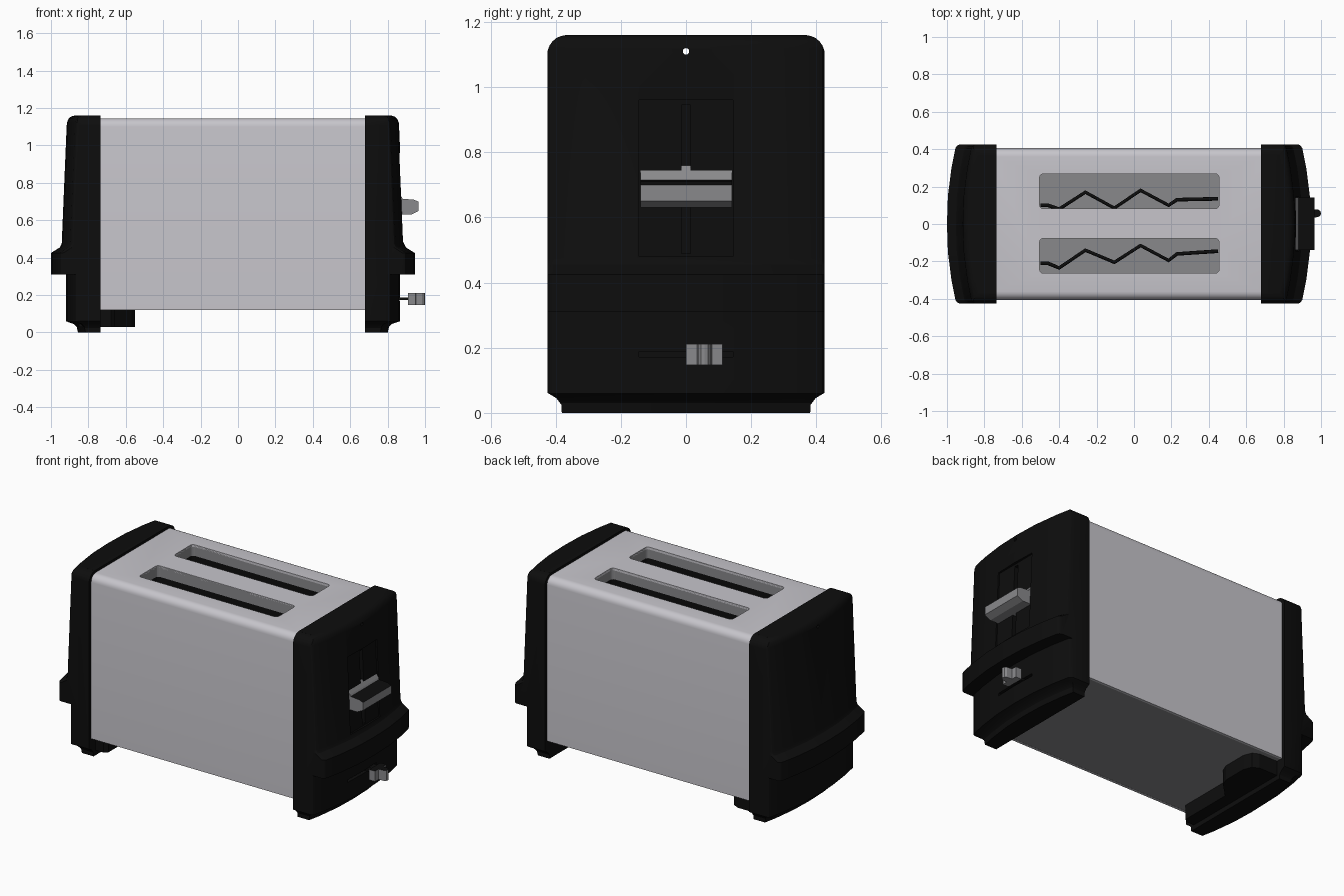
import bpy, bmesh, math
from mathutils import Vector

if "Cube" in bpy.data.objects:
    bpy.data.objects.remove(bpy.data.objects["Cube"])

def material(name, rgb):
    m = bpy.data.materials.new(name)
    m.diffuse_color = (*rgb, 1)
    m.use_nodes = True
    m.node_tree.nodes["Principled BSDF"].inputs["Base Color"].default_value = m.diffuse_color
    return m

STEEL = material("brushed_steel", (0.57, 0.56, 0.60))
GRAY = material("mid_gray", (0.25, 0.25, 0.26))
BLACK = material("black_plastic", (0.004, 0.004, 0.004))
CX = -0.0275          # the two end caps mirror about this x

def finish(bm, name, mats, flip=False):
    bmesh.ops.recalc_face_normals(bm, faces=bm.faces)
    if flip:
        bmesh.ops.reverse_faces(bm, faces=bm.faces)
    me = bpy.data.meshes.new(name)
    bm.to_mesh(me)
    bm.free()
    ob = bpy.data.objects.new(name, me)
    bpy.context.collection.objects.link(ob)
    for m in mats:
        me.materials.append(m)
    return ob

def loft(name, rings, mats, caps=True, flip=False):
    bm = bmesh.new()
    vs = [[bm.verts.new(p) for p in r] for r in rings]
    n = len(vs[0])
    for a, b in zip(vs, vs[1:]):
        for i in range(n):
            j = (i + 1) % n
            bm.faces.new((a[i], a[j], b[j], b[i]))
    if caps:
        bm.faces.new(vs[0])
        bm.faces.new(vs[-1])
    return finish(bm, name, mats, flip)

def prism(name, pts, axis, a, b, mats, caps=True, flip=False):
    put = {'x': lambda u, v, t: (t, u, v), 'y': lambda u, v, t: (u, t, v),
           'z': lambda u, v, t: (u, v, t)}[axis]
    return loft(name, [[put(u, v, t) for u, v in pts] for t in (a, b)], mats, caps, flip)

def rect(x0, x1, y0, y1):
    return [(x0, y0), (x1, y0), (x1, y1), (x0, y1)]

def arc(cx, cy, r, a0, a1, n=6):
    return [(cx + r * math.cos(math.radians(a0 + (a1 - a0) * i / n)),
             cy + r * math.sin(math.radians(a0 + (a1 - a0) * i / n))) for i in range(n + 1)]

def both_sides(half):
    return half + [(-u, v) for u, v in reversed(half)]

def boolean(ob, cutter, op='DIFFERENCE'):
    mod = ob.modifiers.new("cut", 'BOOLEAN')
    mod.operation, mod.solver, mod.object = op, 'EXACT', cutter
    bpy.context.view_layer.objects.active = ob
    bpy.ops.object.modifier_apply(modifier=mod.name)
    bpy.data.objects.remove(cutter, do_unlink=True)

def smooth(ob, angle=30):
    bpy.ops.object.select_all(action='DESELECT')
    ob.select_set(True)
    bpy.context.view_layer.objects.active = ob
    bpy.ops.object.shade_smooth_by_angle(angle=math.radians(angle))

# Steel shell: an open-ended folded sheet
outer = [(0.405, 0.12)] + arc(0.36, 1.10, 0.045, 0, 90)
inner = [(0.39, 0.12)] + arc(0.36, 1.10, 0.03, 0, 90)
shell = prism("body_shell", both_sides(outer) + both_sides(inner)[::-1], 'x', -0.75, 0.695, [STEEL])

# Bread slots with gray skirts, dark linings and guard wires
wire_x = [-0.5, -0.46, -0.4, -0.26, -0.105, 0.035, 0.185, 0.23, 0.45]
wire_y = {"front": [-0.21, -0.21, -0.235, -0.14, -0.205, -0.115, -0.195, -0.16, -0.145],
          "back": [0.1, 0.1, 0.08, 0.17, 0.085, 0.18, 0.1, 0.13, 0.135]}
for side, yc in (("front", -0.17), ("back", 0.175)):
    r, x0, x1, y0, y1 = 0.02, -0.505, 0.455, yc - 0.093, yc + 0.093
    outline = (arc(x1 - r, y1 - r, r, 0, 90, 3) + arc(x0 + r, y1 - r, r, 90, 180, 3) +
               arc(x0 + r, y0 + r, r, 180, 270, 3) + arc(x1 - r, y0 + r, r, 270, 360, 3))
    boolean(shell, prism("slot_cutter", outline, 'z', 1.0, 1.3, []))
    prism(side + "_slot_skirt", outline, 'z', 1.075, 1.142, [GRAY], caps=False, flip=True)
    prism(side + "_slot_lining", outline, 'z', 0.13, 1.075, [BLACK], caps=False, flip=True)
    cu = bpy.data.curves.new(side + "_guard_wire", 'CURVE')
    cu.dimensions, cu.bevel_depth, cu.bevel_resolution = '3D', 0.01, 2
    sp = cu.splines.new('POLY')
    sp.points.add(len(wire_x) - 1)
    for p, x, y in zip(sp.points, wire_x, wire_y[side]):
        p.co = (x, y, 0.5, 1)
    cu.materials.append(BLACK)
    bpy.context.collection.objects.link(bpy.data.objects.new(side + "_guard_wire", cu))
smooth(shell)

# Base plate
prism("base_plate", rect(-0.75, 0.695, -0.39, 0.39), 'z', 0.121, 0.132, [GRAY])

# End caps: side profile swept across a bowed front, trimmed to a rounded outline
PROFILE = [(0.7075, 1.16), (0.845, 1.16), (0.864, 1.155), (0.878, 1.144), (0.888, 1.12),
           (0.915, 0.475), (0.925, 0.455), (0.9725, 0.425), (0.9725, 0.31), (0.8925, 0.31),
           (0.8925, 0.06), (0.85, 0.045), (0.835, 0.03), (0.828, 0), (0.7075, 0)]
BOW = [(0.425, 0.066), (0.418, 0.053), (0.405, 0.045), (0.3, 0.024), (0.15, 0.005)]

def end_cap(name, s):
    stations = [(-y, b) for y, b in BOW] + [(0, 0)] + BOW[::-1]
    rings = [[(CX + s * (d - (b if d > 0.71 else 0)), y, z) for d, z in PROFILE]
             for y, b in stations]
    cap = loft(name, rings, [BLACK])
    half = [(0.38, -0.02), (0.383, 0.025), (0.398, 0.045), (0.426, 0.062)]
    half += arc(0.366, 1.10, 0.06, 0, 85) + [(0.355, 1.2)]
    boolean(cap, prism("outline_cutter", both_sides(half), 'x', CX + s * 0.6, CX + s * 1.1, []),
            'INTERSECT')
    # small through hole near the top
    boolean(cap, prism("hole_cutter", arc(0, 1.11, 0.01, 0, 330, 11), 'x',
                       CX + s * 0.6, CX + s * 1.1, []))
    return cap

left = end_cap("left_end_cap", -1)
right = end_cap("right_end_cap", 1)

# Lever recess, lever track and browning slot in the right cap
boolean(right, prism("recess_cutter", [(0.852, 0.96), (1.1, 0.96), (1.1, 0.48), (0.874, 0.48)],
                     'y', -0.145, 0.145, []))
boolean(right, prism("track_cutter", rect(0.80, 1.1, 0.49, 0.945), 'y', -0.014, 0.014, []))
boolean(right, prism("browning_slot_cutter", rect(0.83, 1.1, 0.172, 0.188), 'y', -0.145, 0.145, []))
smooth(left)
smooth(right)

def black_top(ob):
    for f in ob.data.polygons:
        f.material_index = 1 if f.normal.z > 0.9 else 0

# Push-down lever
black_top(prism("lever", [(0.83, 0.63), (0.925, 0.63), (0.965, 0.65), (0.965, 0.70), (0.94, 0.71),
                          (0.88, 0.715), (0.875, 0.725), (0.852, 0.76), (0.83, 0.76)],
                'y', -0.14, 0.142, [GRAY, BLACK]))

# Browning knob on its stem
black_top(prism("browning_knob",
                [(0.91, 0), (0.95, 0), (0.952, 0.034), (0.985, 0.037), (0.997, 0.046), (1.0, 0.057),
                 (0.997, 0.068), (0.985, 0.077), (0.952, 0.08), (0.95, 0.112), (0.91, 0.112)],
                'z', 0.147, 0.212, [GRAY, BLACK]))
prism("knob_stem", rect(0.82, 0.92, 0.045, 0.07), 'z', 0.173, 0.187, [BLACK])

# Cord storage under the left end
prism("cord_storage", [(-0.85, -0.36), (-0.68, -0.36), (-0.66, -0.34), (-0.66, 0.0), (-0.61, 0.05),
                       (-0.57, 0.09), (-0.55, 0.14), (-0.55, 0.29), (-0.57, 0.34), (-0.61, 0.36),
                       (-0.85, 0.36)], 'z', 0.03, 0.121, [BLACK])
